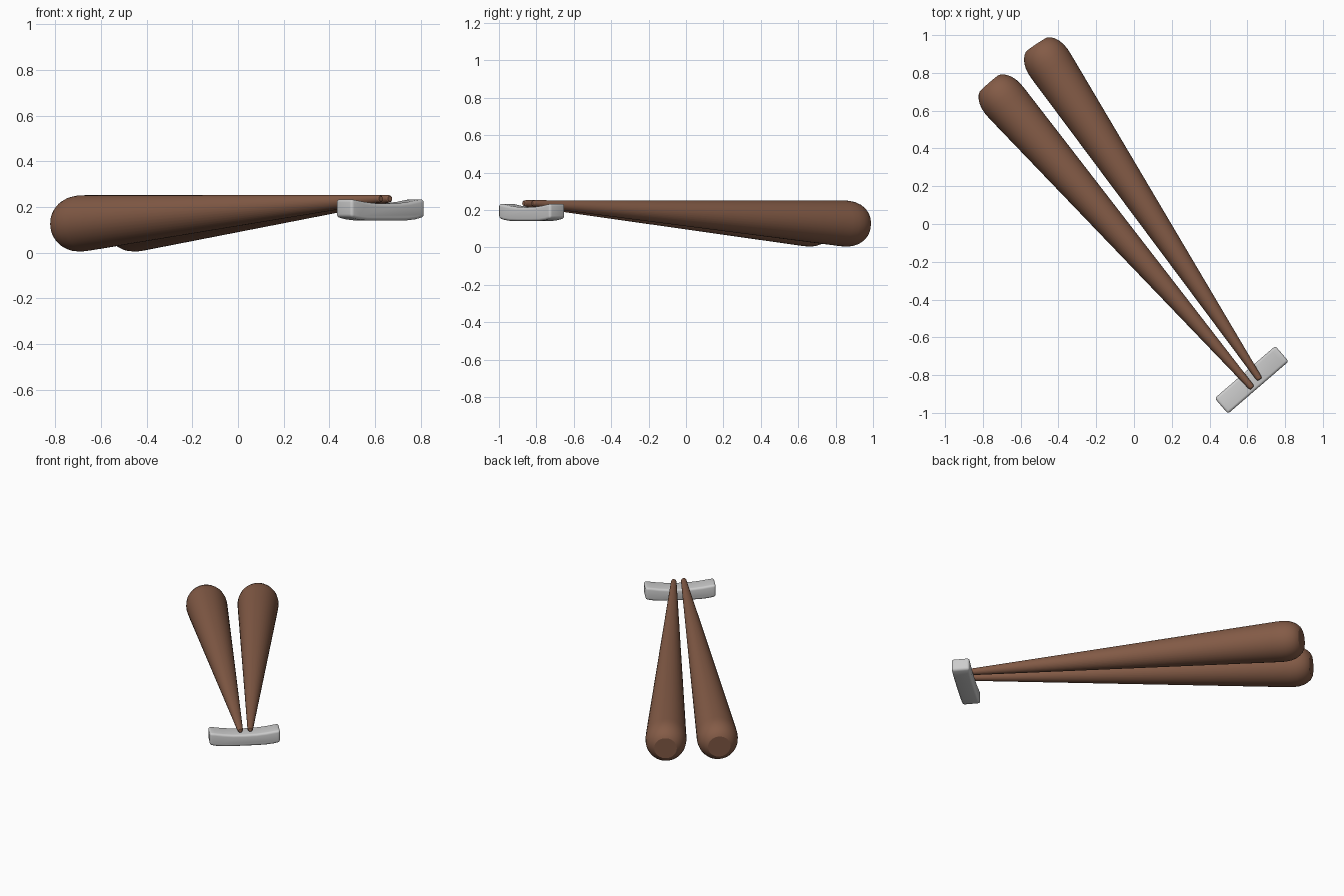
import bpy, bmesh, math
from mathutils import Vector, Matrix

if "Cube" in bpy.data.objects:
    bpy.data.objects.remove(bpy.data.objects["Cube"])

wood = bpy.data.materials.new("brown_wood")
wood.diffuse_color = (0.23, 0.105, 0.062, 1)
wood.use_nodes = True
wood.node_tree.nodes["Principled BSDF"].inputs["Base Color"].default_value = wood.diffuse_color


def finish(name, bm, angle, mat=None):
    bmesh.ops.recalc_face_normals(bm, faces=bm.faces)
    me = bpy.data.meshes.new(name)
    bm.to_mesh(me)
    bm.free()
    ob = bpy.data.objects.new(name, me)
    bpy.context.collection.objects.link(ob)
    if mat:
        me.materials.append(mat)
    bpy.ops.object.select_all(action='DESELECT')
    ob.select_set(True)
    bpy.context.view_layer.objects.active = ob
    bpy.ops.object.shade_smooth_by_angle(angle=math.radians(angle))
    return ob


# Chopsticks: lathed taper with a rounded, flat-topped handle end
PROFILE = [(0.068, 0), (0.083, 0.009), (0.098, 0.026), (0.11, 0.047),
           (0.119, 0.075), (0.123, 0.11), (0.122, 0.15),
           (0.017, 2.118), (0.015, 2.128), (0.011, 2.133)]


def chopstick(name, end, tip, sides=40):
    end, tip = Vector(end), Vector(tip)
    bm = bmesh.new()
    rings = []
    for r, s in PROFILE:
        rings.append([bm.verts.new((r * math.cos(2 * math.pi * i / sides),
                                    r * math.sin(2 * math.pi * i / sides), s))
                      for i in range(sides)])
    for a, b in zip(rings, rings[1:]):
        for i in range(sides):
            j = (i + 1) % sides
            bm.faces.new((a[i], a[j], b[j], b[i]))
    bm.faces.new(rings[0])
    bm.faces.new(rings[-1])
    turn = (tip - end).to_track_quat('Z', 'Y').to_matrix().to_4x4()
    bm.transform(Matrix.Translation(end) @ turn)
    return finish(name, bm, 25, wood)


chopstick("left_chopstick", (-0.765, 0.745, 0.121), (0.627, -0.87, 0.236))
chopstick("right_chopstick", (-0.515, 0.95, 0.121), (0.667, -0.825, 0.236))

# Rest: bar with a dipped profile, extruded across its width and softly bevelled
half_top = [(0.0, 0.214), (0.07, 0.216), (0.13, 0.222), (0.18, 0.23), (0.212, 0.234)]
half_bottom = [(0.212, 0.155), (0.17, 0.146), (0.12, 0.141), (0.06, 0.14), (0.0, 0.14)]
right = half_top + half_bottom
outline = right + [(-x, z) for x, z in reversed(right[1:-1])]
W = 0.054
bm = bmesh.new()
face = bm.faces.new([bm.verts.new((x, -W, z)) for x, z in outline])
geo = bmesh.ops.extrude_face_region(bm, geom=[face])["geom"]
bmesh.ops.translate(bm, vec=(0, 2 * W, 0),
                    verts=[g for g in geo if isinstance(g, bmesh.types.BMVert)])
bmesh.ops.recalc_face_normals(bm, faces=bm.faces)
sharp = [e for e in bm.edges if e.calc_face_angle(0) > math.radians(50)]
bmesh.ops.bevel(bm, geom=sharp, offset=0.014, segments=4, profile=0.5,
                affect='EDGES', clamp_overlap=True)
bm.transform(Matrix.Translation((0.623, -0.825, 0)) @
             Matrix.Rotation(math.atan2(0.653, 0.757), 4, 'Z'))
finish("chopstick_rest", bm, 40)
